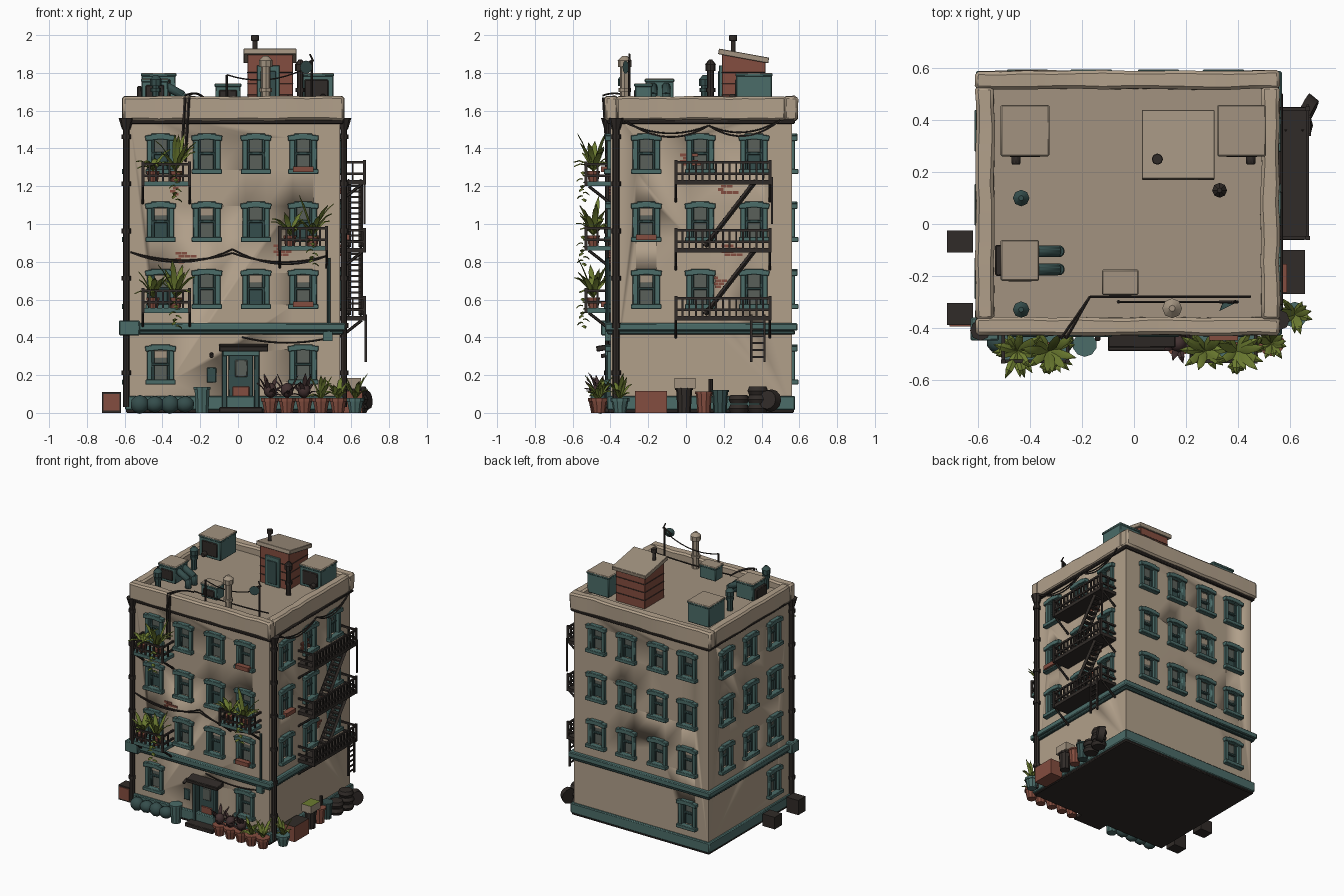
import bpy, bmesh, math, random
from mathutils import Vector, Matrix, Euler, noise

random.seed(4)
cube = bpy.data.objects.get("Cube")
if cube:
    bpy.data.objects.remove(cube, do_unlink=True)

COLOURS = {"plaster": (.44, .35, .255), "dusty_plaster": (.36, .29, .215), "teal_paint": (.07, .15, .14),
           "dark_teal": (.035, .075, .072), "iron": (.03, .024, .021), "brick": (.23, .075, .05),
           "leaf_green": (.15, .2, .03), "window_glass": (.1, .115, .1), "dark_leaf": (.055, .03, .03)}
MATS = {}
for key, rgb in COLOURS.items():
    m = bpy.data.materials.new(key)
    m.use_nodes = True
    m.diffuse_color = (*rgb, 1)
    bsdf = m.node_tree.nodes["Principled BSDF"]
    bsdf.inputs["Base Color"].default_value = (*rgb, 1)
    bsdf.inputs["Roughness"].default_value = .9
    MATS[key] = m
WALL, DUST, TEAL, DTEAL, IRON, BRICK, GREEN, GLASS, DLEAF = COLOURS


class Part:
    """Collects primitives into one object."""
    def __init__(self, name, frame=Matrix()):
        self.name, self.M, self.bm, self.slots = name, frame, bmesh.new(), []

    def paint(self, verts, mat, top=None):
        for n in (mat, top):
            if n and n not in self.slots:
                self.slots.append(n)
        for f in {f for v in verts for f in v.link_faces}:
            f.normal_update()
            f.material_index = self.slots.index(top if top and f.normal.z > .8 else mat)
        return verts

    def box(self, mat, x0, x1, y0, y1, z0, z1, rot=(0, 0, 0), top=None):
        mid = Matrix.Translation(((x0 + x1) / 2, (y0 + y1) / 2, (z0 + z1) / 2))
        mtx = self.M @ mid @ Euler(rot).to_matrix().to_4x4() @ Matrix.Diagonal((x1 - x0, y1 - y0, z1 - z0, 1))
        return self.paint(bmesh.ops.create_cube(self.bm, size=1, matrix=mtx)["verts"], mat, top)

    def rod(self, mat, a, b, r, r2=None, n=8, top=None):
        a, b = Vector(a), Vector(b)
        mtx = self.M @ Matrix.Translation((a + b) / 2) @ (b - a).to_track_quat('Z', 'Y').to_matrix().to_4x4()
        return self.paint(bmesh.ops.create_cone(self.bm, cap_ends=True, segments=n, radius1=r, depth=(b - a).length,
                          radius2=r if r2 is None else r2, matrix=mtx)["verts"], mat, top)

    def ball(self, mat, c, size):
        mtx = self.M @ Matrix.Translation(c) @ Matrix.Diagonal((*size, 1))
        return self.paint(bmesh.ops.create_icosphere(self.bm, subdivisions=2, radius=1, matrix=mtx)["verts"], mat)

    def cable(self, mat, a, b, sag, r=.005, n=10):
        a, b = Vector(a), Vector(b)
        pts = [a.lerp(b, i / n) - Vector((0, 0, sag * 4 * (i / n) * (1 - i / n))) for i in range(n + 1)]
        for p, q in zip(pts, pts[1:]):
            self.rod(mat, p, q, r, n=5)

    def leaf(self, mat, base, ang, length, lift, width):
        out, side = Vector((math.cos(ang), math.sin(ang), 0)), Vector((-math.sin(ang), math.cos(ang), 0))
        rows = []
        for t, w in ((0, .3), (.35, 1), (.7, .8), (1, .05)):
            p = Vector(base) + out * length * t + Vector((0, 0, lift * t - length * .9 * t * t))
            rows.append([self.bm.verts.new(self.M @ (p + side * s * width * w + Vector((0, 0, .006 * (s == 0)))))
                         for s in (-1, 0, 1)])
        for p, q in zip(rows, rows[1:]):
            for i in (0, 1):
                self.bm.faces.new((p[i], p[i + 1], q[i + 1], q[i]))
        self.paint([v for r in rows for v in r], mat)

    def plant(self, mat, base, count, length, lift, width=.017):
        for i in range(count):
            s = random.uniform(.75, 1.15)
            self.leaf(mat, base, i * 2.4 + random.random() * .5, length * s, lift * random.uniform(.5, 1.3), width)

    def done(self, bevel=0):
        mesh = bpy.data.meshes.new(self.name)
        self.bm.to_mesh(mesh)
        self.bm.free()
        ob = bpy.data.objects.new(self.name, mesh)
        bpy.context.collection.objects.link(ob)
        for s in self.slots:
            mesh.materials.append(MATS[s])
        if bevel:
            mod = ob.modifiers.new("soft_edges", 'BEVEL')
            mod.width, mod.segments, mod.limit_method = bevel, 1, 'ANGLE'
        bpy.ops.object.select_all(action='DESELECT')
        ob.select_set(True)
        bpy.context.view_layer.objects.active = ob
        bpy.ops.object.shade_smooth_by_angle(angle=math.radians(35))
        return ob


# Facade frames: local x runs along the wall, -y points outward
X0, X1, Y0, Y1 = -.58, .54, -.40, .56
def frame(x, y, deg):
    return Matrix.Translation((x, y, 0)) @ Matrix.Rotation(math.radians(deg), 4, 'Z')
FRONT, RIGHT, BACK, LEFT = frame(0, Y0, 0), frame(X1, 0, 90), frame(0, Y1, 180), frame(X0, 0, -90)
COLS, SIDE_COLS, ROWS, LOW = (-.41, -.165, .095, .345), (-.21, .075, .36), (.55, .905, 1.265), .15
layout = {"front": (FRONT, [(u, z) for u in COLS for z in ROWS] + [(COLS[0], LOW), (COLS[3], LOW)]),
          "right": (RIGHT, [(u, z) for u in SIDE_COLS for z in ROWS]),
          "back": (BACK, [(-u, z) for u in COLS for z in ROWS] + [(-COLS[0], LOW)]),
          "left": (LEFT, [(-u, z) for u in SIDE_COLS for z in ROWS] + [(-SIDE_COLS[0], LOW)])}

# Main walls with window and door recesses
walls = Part("main_walls")
walls.box(WALL, X0, X1, Y0, Y1, .02, 1.62, top=DUST)
body = walls.done()
cut = Part("recess_cutter")
for fr, spots in layout.values():
    cut.M = fr
    for u, z in spots:
        cut.box(WALL, u - .055, u + .055, -.05, .03, z + .02, z + .19)
cut.M = FRONT
cut.box(WALL, -.06, .09, -.05, .03, .03, .32)
cutter = cut.done()
cutter.hide_render = True
mod = body.modifiers.new("recesses", 'BOOLEAN')
mod.operation, mod.object, mod.solver = 'DIFFERENCE', cutter, 'EXACT'
bpy.context.view_layer.objects.active = body
bpy.ops.object.modifier_apply(modifier=mod.name)
bpy.data.objects.remove(cutter, do_unlink=True)

# Windows: jambs, arched lintel, sill, sash bars, panes, occasional blinds
for side, (fr, spots) in layout.items():
    p = Part(side + "_windows", fr)
    for u, z in spots:
        for s in (-1, 1):
            p.box(TEAL, u + s * .058 - .014, u + s * .058 + .014, -.018, .03, z + .02, z + .19)
            p.box(TEAL, u + s * .046 - .035, u + s * .046 + .035, -.03, .01, z + .178, z + .207, (0, s * .1, 0))
            p.box(DTEAL, u + s * .04 - .007, u + s * .04 + .007, .006, .03, z + .02, z + .19)
        p.box(TEAL, u - .05, u + .05, -.03, .01, z + .182, z + .213)
        p.box(TEAL, u - .08, u + .08, -.035, .01, z, z + .026)
        p.box(DTEAL, u - .05, u + .05, .005, .03, z + .1, z + .115)
        p.box(GLASS, u - .05, u + .05, .02, .03, z + .11, z + .19)
        p.box(DTEAL if random.random() < .4 else GLASS, u - .05, u + .05, .022, .03, z + .02, z + .11)
        if random.random() < .25:
            p.box(DUST, u - .036, u + .036, .014, .02, z + .14, z + .18)
    p.done(.004)

# Plinth, belt course, cornice line
bands = Part("wall_bands")
def band(mat, out, z0, z1):
    bands.box(mat, X0 - out, X1 + out, Y0 - out, Y1 + out, z0, z1)
band(IRON, .012, 0, .02)
band(TEAL, .018, .015, .09)
band(TEAL, .03, .435, .475)
band(DTEAL, .018, .415, .437)
band(IRON, .018, 1.53, 1.552)
bands.box(TEAL, -.63, -.52, -.45, -.36, .41, .49)
bands.done(.006)

# Lumpy plaster parapet around the sunken roof
par = Part("parapet")
for x0, x1, y0, y1 in ((-.61, .56, -.43, -.36), (-.61, .56, .52, .59), (-.61, -.54, -.37, .53), (.49, .56, -.37, .53)):
    par.box(WALL, x0, x1, y0, y1, 1.548, 1.675)
bmesh.ops.subdivide_edges(par.bm, edges=[e for e in par.bm.edges if e.calc_length() > .5], cuts=11, use_grid_fill=True)
for v in par.bm.verts:
    v.co += noise.noise_vector(v.co * 9) * .008
par.done(.012)

# Front door with canopy, step, lamp and notice plate
d = Part("front_door", FRONT)
d.box(DTEAL, -.05, .08, .01, .03, .03, .32)
for x in (-.085, .085):
    d.box(DTEAL, x, x + .028, -.025, .03, .02, .33)
d.box(IRON, -.1, .16, -.075, .01, .33, .36, (.15, 0, 0))
d.box(TEAL, -.08, .115, -.03, .02, .3, .335)
d.box(GLASS, -.015, .05, .003, .012, .19, .28)
d.box(BRICK, -.03, .06, .003, .012, .06, .14)
d.box(IRON, -.1, .13, -.09, 0, 0, .03)
d.box(DTEAL, -.165, -.115, -.012, 0, .16, .24)
d.rod(IRON, (-.14, 0, .31), (-.14, -.05, .3), .012)
d.done(.004)

# Railed platforms shared by balconies and fire escape
def platform(p, mat, u0, u1, depth, z, h):
    p.box(mat, u0, u1, -depth, 0, z, z + .024)
    for zz in (z + .05, z + h):
        p.box(IRON, u0, u1, -depth, -depth + .012, zz, zz + .013)
        for u in (u0, u1 - .012):
            p.box(IRON, u, u + .012, -depth, 0, zz, zz + .013)
    n = round((u1 - u0) / .036)
    for i in range(n + 1):
        u = u0 + .006 + (u1 - u0 - .012) * i / n
        p.box(IRON, u - .005, u + .005, -depth + .001, -depth + .011, z, z + h)
    for u in (u0 + .006, u1 - .006):
        p.box(IRON, u - .008, u + .008, -depth - .003, -depth + .013, z, z + h + .02)
        p.box(IRON, u - .005, u + .005, -depth / 2 - .005, -depth / 2 + .005, z, z + h)
        p.rod(IRON, (u, -depth * .85, z), (u, 0, z - .09), .008, n=6)

balc, green = Part("front_balconies", FRONT), Part("balcony_plants", FRONT)
for u, z in ((-.38, 1.2), (-.38, .53), (.345, .86)):
    platform(balc, TEAL, u - .13, u + .13, .135, z, .11)
    for du, lift in ((-.07, .16), (.05, .22)):
        balc.rod(BRICK, (u + du, -.09, z + .02), (u + du, -.09, z + .08), .025, .035)
        green.plant(GREEN, (u + du, -.09, z + .08), 11, .1, lift)
    for i in range(9):
        green.leaf(GREEN, (u + .05, -.145, z + .07 - i * .018), i * 2.4, .035, .02, .014)
balc.done()
green.done()

# Fire escape on the right wall
fe = Part("fire_escape", RIGHT)
for z in (.49, .85, 1.21):
    platform(fe, IRON, -.06, .45, .135, z, .11)
for z in (.5, .86):
    a, b = Vector((.1, 0, z + .02)), Vector((.37, 0, z + .37))
    for y in (-.045, -.11):
        fe.rod(IRON, a + Vector((0, y, 0)), b + Vector((0, y, 0)), .013, n=4)
    for i in range(1, 12):
        c = a.lerp(b, i / 12)
        fe.box(IRON, c.x - .016, c.x + .016, -.11, -.045, c.z - .005, c.z + .005)
for u in (.345, .415):
    fe.box(IRON, u - .006, u + .006, -.142, -.13, .27, .52)
for i in range(6):
    fe.box(IRON, .345, .415, -.14, -.132, .29 + i * .037, .3 + i * .037)
fe.box(IRON, .45, .46, -.135, -.125, 1, 1.25)
fe.done()

# Drainpipes and hanging cables
pipes = Part("drainpipes")
for x, y in ((-.592, -.41), (.56, -.37)):
    pipes.rod(IRON, (x, y, .03), (x, y, 1.56), .018)
    pipes.rod(IRON, (x, y, 1.5), (x, y, 1.56), .022, .04)
    for i in range(6):
        pipes.rod(IRON, (x, y, .2 + i * .25), (x, y, .225 + i * .25), .025)
pipes.rod(DTEAL, (.48, -.415, .4), (.48, -.415, .82), .01)
pipes.box(TEAL, .45, .5, -.43, -.4, .38, .43)
pipes.done()
cab = Part("cables")
for k in (0, .02):
    cab.cable(IRON, (-.57, -.412, .85), (-.03, -.412, .845 + k), .04 + k)
    cab.cable(IRON, (-.03, -.412, .845 + k), (.47, -.412, .83), .04 + k)
    cab.cable(IRON, (.57, -.33 + k, 1.54), (.57, .12, 1.52), .05 + k)
    cab.cable(IRON, (.57, .12, 1.52), (.57, .5, 1.55), .05 + k)
    cab.cable(IRON, (-.26 - k, -.437, 1.67), (-.28 - k, -.415, 1.33), 0, .008)
    cab.cable(IRON, (-.26 - k, -.44, 1.68), (-.17, -.28, 1.66), -.02)
cab.cable(IRON, (.02, -.412, .4), (.5, -.412, .4), .03)
cab.cable(IRON, (-.17, -.28, 1.67), (.45, -.28, 1.67), .01)
cab.cable(IRON, (-.06, -.3, 1.79), (.39, -.3, 1.84), .05, .004)
cab.done()

# Exposed brick patches and sill planters
patch = Part("brick_patches")
for fr, u, z in ((FRONT, -.33, 1.15), (FRONT, .22, .83), (FRONT, -.3, .79), (RIGHT, .0, 1.31), (RIGHT, .22, .83),
                 (RIGHT, .2, 1.16), (RIGHT, .17, .66)):
    patch.M = fr
    for r in range(4):
        for c in range(random.randint(1, 3)):
            x = u + c * .032 - r % 2 * .016
            patch.box(BRICK, x - .015, x + .015, -.007, .002, z + r * .016, z + r * .016 + .014)
for fr, u, z in ((FRONT, .345, .56), (FRONT, .345, 1.275), (RIGHT, -.21, .915)):
    patch.M = fr
    patch.box(BRICK, u - .055, u + .055, -.05, -.01, z, z + .03)
patch.done()

# Rooftop stair hut
hut = Part("roof_stair_hut")
for v in hut.box(BRICK, .05, .29, .19, .42, 1.61, 1.9):
    if v.co.z > 1.8:
        v.co.z -= (v.co.y - .19) * .18
hut.box(DUST, .03, .31, .17, .44, 1.875, 1.905, (-.18, 0, 0))
for z in (1.68, 1.74, 1.8):
    hut.box(IRON, .047, .293, .187, .423, z, z + .005)
hut.box(TEAL, .1, .22, .175, .2, 1.62, 1.84)
hut.box(DTEAL, .12, .2, .17, .18, 1.64, 1.81)
hut.rod(IRON, (.09, .25, 1.85), (.09, .25, 1.98), .013)
hut.rod(IRON, (.09, .25, 1.97), (.09, .25, 2), .022)
hut.done(.004)

# Rooftop cooling units, ducts and vents
units = Part("roof_units")
for x, y, w, h, z in ((-.42, .36, .09, .095, 1.8), (.415, .36, .09, .095, 1.8), (-.44, -.14, .07, .075, 1.77), (-.053, -.225, .067, .045, 1.745)):
    units.box(TEAL, x - w, x + w, y - h, y + h, 1.64, z - .015)
    units.box(TEAL, x - w - .004, x + w + .004, y - h - .004, y + h + .004, z - .02, z, top=DUST)
    units.box(IRON, x - w * .7, x + w * .7, y - h - .006, y, 1.66, z - .035)
for x in (-.455, .45):
    units.rod(IRON, (x, .27, 1.67), (x, .23, 1.67), .02)
for y in (-.105, -.175):
    units.rod(DTEAL, (-.38, y, 1.73), (-.29, y, 1.68), .024, n=10)
    units.rod(DTEAL, (-.29, y, 1.69), (-.29, y, 1.62), .024, n=10)
units.box(IRON, -.535, -.51, -.2, -.08, 1.63, 1.73)
units.done(.005)
vents = Part("roof_vents")
for x, y, z, r, m in ((-.435, .1, 1.75, .02, DTEAL), (-.435, -.33, 1.75, .02, DTEAL), (.33, .13, 1.83, .018, IRON), (.147, -.325, 1.85, .024, DUST)):
    vents.rod(m, (x, y, 1.61), (x, y, z), r)
    vents.rod(m, (x, y, 1.7), (x, y, 1.72), r * 1.4)
    vents.rod(m, (x, y, z - .02), (x, y, z + .015), r * 1.5)
    vents.rod(m, (x, y, z + .015), (x, y, z + .04), r * 1.6, r * .5)
for x, z in ((-.06, 1.79), (.39, 1.86)):
    vents.rod(IRON, (x, -.3, 1.61), (x, -.3, z), .007)
vents.rod(IRON, (.33, -.3, 1.83), (.4, -.3, 1.87), .006)
vents.rod(IRON, (.4, -.3, 1.86), (.38, -.3, 1.9), .005)
vents.rod(DTEAL, (.35, -.3, 1.83), (.36, -.32, 1.83), .01, .035, n=12)
vents.done()

# Potted plants at the front right corner
pots, shrubs = Part("plant_pots"), Part("pot_plants")
for x, y, m, lm in ((.17, -.46, BRICK, DLEAF), (.26, -.46, BRICK, DLEAF), (.35, -.46, BRICK, DLEAF), (.44, -.47, BRICK, GREEN),
                    (.53, -.46, BRICK, GREEN), (.62, -.35, TEAL, GREEN)):
    pots.rod(m, (x, y, 0), (x, y, .065), .032, .045, n=10)
    pots.rod(m, (x, y, .06), (x, y, .078), .05, n=10)
    shrubs.plant(lm, (x, y, .07), 11, .07, .15, .014)
    if lm == DLEAF:
        shrubs.ball(lm, (x, y, .12), (.035, .035, .04))
pots.done()
shrubs.done()

# Street clutter: bags, bins, crates, tyres
junk = Part("street_clutter")
for i in range(4):
    junk.ball(DTEAL, (-.52 + i * .08, -.455, .045), (.05, .045, .05 - .006 * (i % 2)))
for x, y, h, m in ((-.19, -.465, .125, TEAL), (.61, -.01, .12, IRON), (.61, .095, .1, BRICK), (.61, .18, .11, DTEAL)):
    junk.rod(m, (x, y, 0), (x, y, h), .035, .042, n=10)
    junk.rod(m, (x, y, h), (x, y, h + .012), .047, n=10)
junk.box(BRICK, .56, .66, -.27, -.1, 0, .115, top=IRON)
junk.box(DUST, .57, .65, -.06, .05, .13, .185, top=GREEN)
junk.box(IRON, -.72, -.62, -.39, -.305, 0, .11)
junk.box(BRICK, -.712, -.628, -.395, -.388, .012, .1)
junk.box(IRON, -.72, -.62, -.11, -.025, 0, .09)
for x, y, z, m in ((.62, .28, 0, IRON), (.62, .28, .05, IRON), (.635, .38, 0, IRON), (.635, .38, .05, IRON), (.63, .38, .095, IRON)):
    junk.rod(m, (x, y, z), (x, y, z + .022), .045, .055, n=12)
    junk.rod(m, (x, y, z + .022), (x, y, z + .045), .055, .045, n=12)
junk.rod(IRON, (.65, .45, .065), (.69, .43, .07), .06, .05, n=12)
junk.rod(IRON, (.6, .13, .1), (.6, .13, .18), .012)
junk.done()
